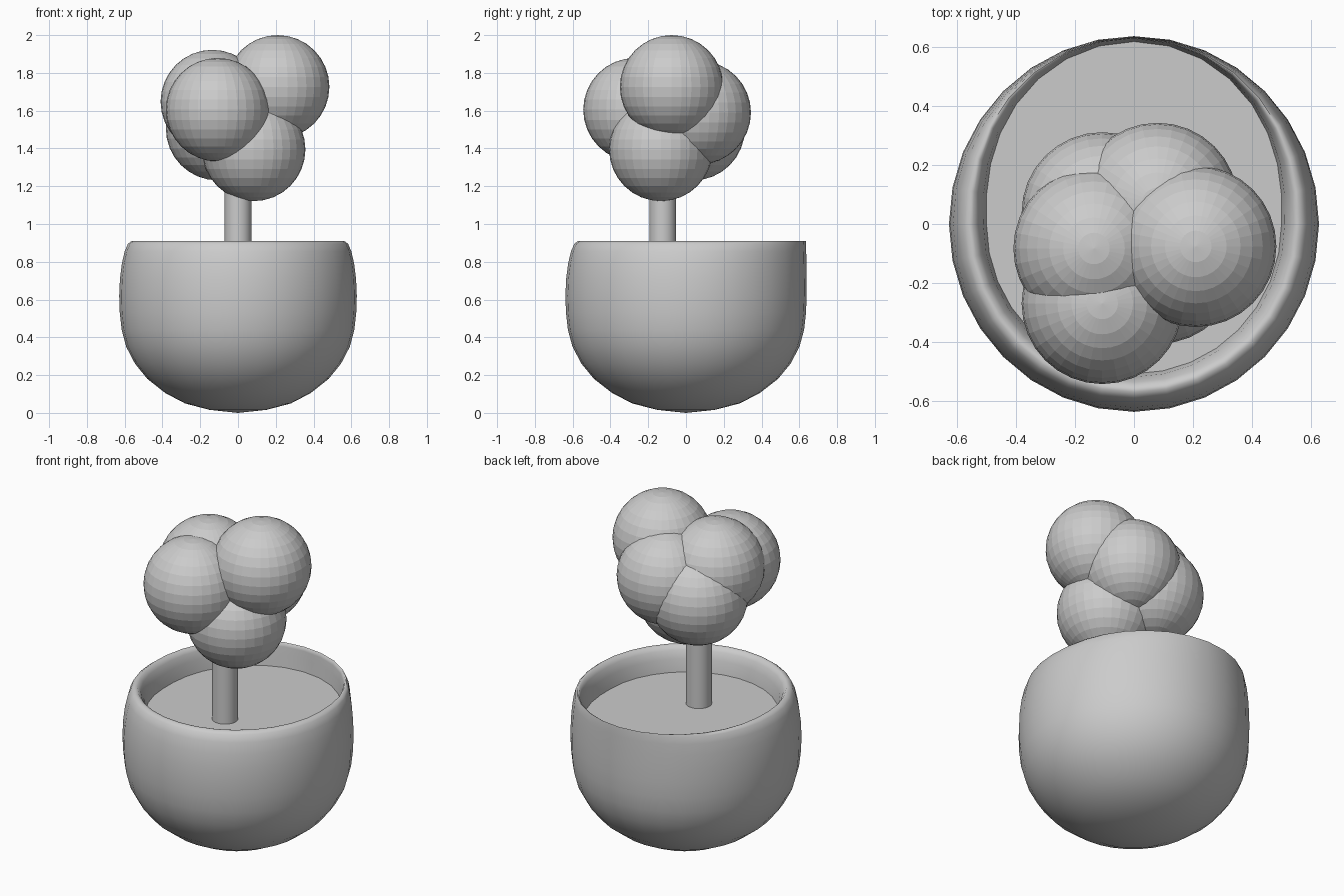
import bpy, bmesh
from math import sin, cos, pi, radians

if "Cube" in bpy.data.objects:
    bpy.data.objects.remove(bpy.data.objects["Cube"])

SEG = 32


def finish(name, bm, smooth_angle=None):
    bmesh.ops.recalc_face_normals(bm, faces=bm.faces)
    me = bpy.data.meshes.new(name)
    bm.to_mesh(me)
    bm.free()
    ob = bpy.data.objects.new(name, me)
    bpy.context.collection.objects.link(ob)
    if smooth_angle:
        bpy.ops.object.select_all(action='DESELECT')
        ob.select_set(True)
        bpy.context.view_layer.objects.active = ob
        bpy.ops.object.shade_smooth_by_angle(angle=radians(smooth_angle))
    return ob


def ring(bm, r, z, back):
    """Ring of vertices that bulges outward by `back` toward the rear (+y)."""
    verts = []
    for i in range(SEG):
        a = 2 * pi * i / SEG
        rad = r + back * max(0, sin(a)) ** 1.5
        verts.append(bm.verts.new((rad * cos(a), rad * sin(a) * 1.015, z)))
    return verts


# Pot: round bowl with rolled lip, wall kept upright at the back (radius, z, back bulge)
profile = [(.15, .016, 0), (.28, .05, 0), (.385, .105, 0), (.48, .18, 0), (.545, .26, 0),
           (.592, .35, 0), (.616, .44, 0), (.626, .53, 0), (.629, .62, 0), (.625, .71, .004),
           (.615, .79, .013), (.6, .855, .027), (.583, .895, .043), (.563, .91, .062),
           (.547, .908, .075), (.53, .885, .09), (.512, .84, .105), (.5, .755, .11)]
bm = bmesh.new()
rings = [ring(bm, *p) for p in profile]
for lo, hi in zip(rings, rings[1:]):
    for i in range(SEG):
        j = (i + 1) % SEG
        bm.faces.new((lo[i], lo[j], hi[j], hi[i]))
tip = bm.verts.new((0, 0, 0))
for i in range(SEG):
    bm.faces.new((tip, rings[0][(i + 1) % SEG], rings[0][i]))
finish("pot", bm, 60)

# Soil: flat surface below the lip
bm = bmesh.new()
bm.faces.new(ring(bm, .502, .765, .11))
finish("soil", bm)

# Trunk
bpy.ops.mesh.primitive_cylinder_add(vertices=32, radius=.071, depth=.65, location=(0, -.123, 1.085))
bpy.context.object.name = "trunk"
bpy.ops.object.shade_smooth_by_angle(angle=radians(40))

# Foliage: cluster of faceted balls
balls = [(.21, -.076, 1.726), (-.108, -.27, 1.605), (-.136, -.083, 1.648),
         (.08, .07, 1.59), (-.108, .038, 1.505), (.083, -.133, 1.395)]
for n, loc in enumerate(balls):
    bpy.ops.mesh.primitive_uv_sphere_add(segments=32, ring_count=16, radius=.274, location=loc)
    bpy.context.object.name = f"foliage_{n + 1}"
